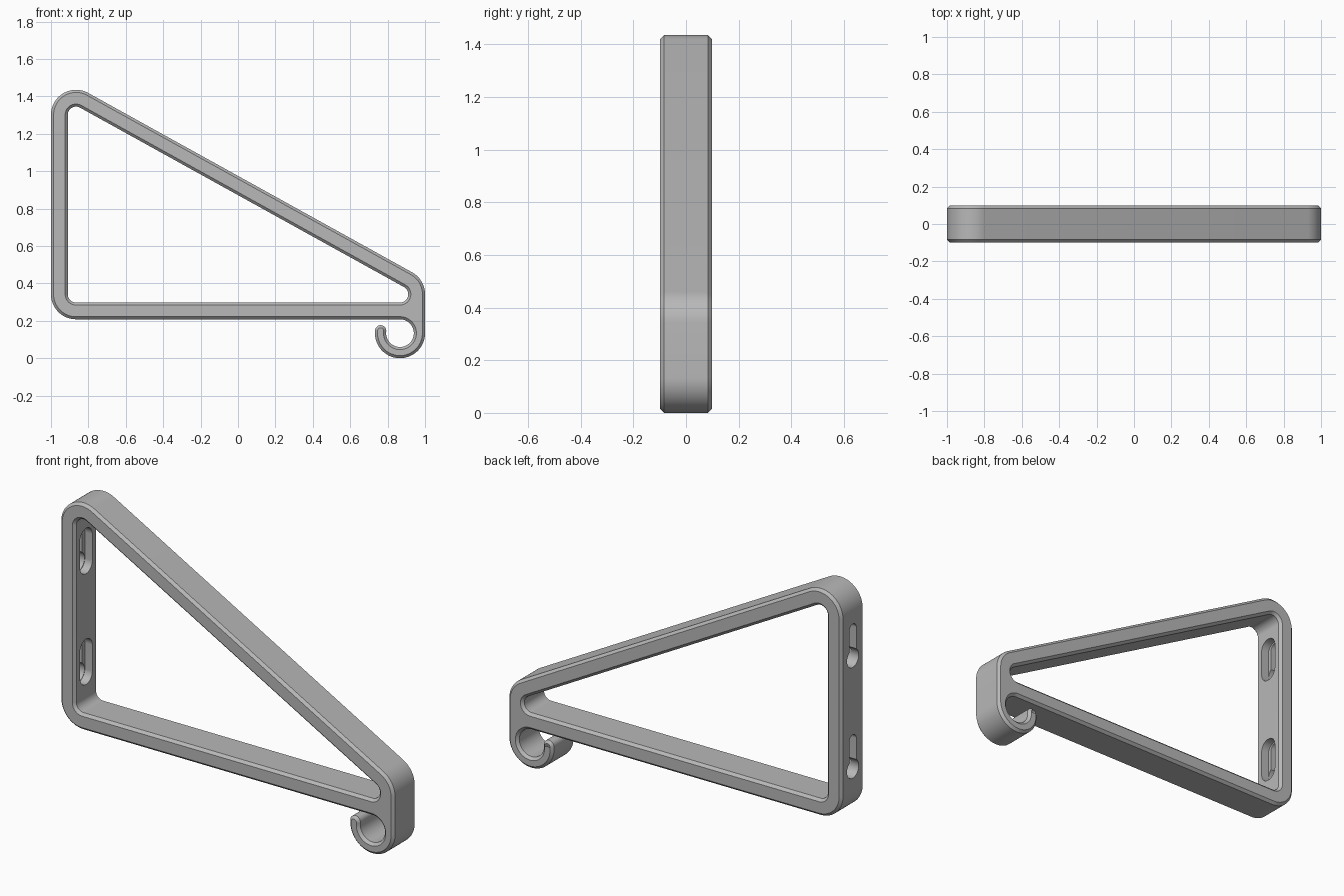
import bpy
import bmesh
from math import radians, degrees, atan2, cos, sin

if "Cube" in bpy.data.objects:
    bpy.data.objects.remove(bpy.data.objects["Cube"])

HALF, CHAMFER = 0.098, 0.014      # half thickness and edge chamfer
R, WALL = 0.134, 0.09             # outer corner radius and bar width
TOP, LOW, TIP = (-0.866, 1.301), (-0.866, 0.342), (0.866, 0.342)
HOOK, HOOK_IN, END = (0.866, 0.134), 0.074, 173

grey = bpy.data.materials.new("grey plastic")
grey.use_nodes = True
colour = (0.48, 0.48, 0.48, 1)
grey.diffuse_color = colour
grey.node_tree.nodes["Principled BSDF"].inputs["Base Color"].default_value = colour


def contour(arcs, inset):
    """Points along joined arcs; side +1 is convex, -1 concave."""
    points = []
    for (cx, cz), radius, start, stop, side in arcs:
        steps = max(8, int(abs(stop - start) / 5))
        r = radius - side * inset
        for i in range(steps + 1):
            a = radians(start + (stop - start) * i / steps)
            points.append((cx + r * cos(a), cz + r * sin(a)))
    return points


def mesh_object(name, bm):
    bmesh.ops.recalc_face_normals(bm, faces=bm.faces)
    mesh = bpy.data.meshes.new(name)
    bm.to_mesh(mesh)
    bm.free()
    mesh.materials.append(grey)
    obj = bpy.data.objects.new(name, mesh)
    bpy.context.collection.objects.link(obj)
    return obj


# Outline of the triangular frame with the hook, and its inner opening
slope = degrees(atan2(TIP[0] - TOP[0], TOP[1] - TIP[1]))
mid = (R + HOOK_IN) / 2
hook_end = (HOOK[0] + mid * cos(radians(END)), HOOK[1] + mid * sin(radians(END)))
outer = [
    (TOP, R, slope, 180, 1),
    (LOW, R, 180, 270, 1),
    (HOOK, HOOK_IN, 90, END - 360, -1),
    (hook_end, (R - HOOK_IN) / 2, END - 180, END, 1),
    (HOOK, R, END, 360, 1),
    (TIP, R, 0, slope, 1),
]
opening = [
    (TOP, R - WALL, slope, 180, -1),
    (LOW, R - WALL, 180, 270, -1),
    (TIP, R - WALL, 270, 360 + slope, -1),
]

# Chamfered walls, then flat front and back faces
bm = bmesh.new()
rims = {-HALF: [], HALF: []}
layers = [(-HALF, CHAMFER), (CHAMFER - HALF, 0), (HALF - CHAMFER, 0), (HALF, CHAMFER)]
for arcs in (outer, opening):
    rings = [[bm.verts.new((x, y, z)) for x, z in contour(arcs, inset)]
             for y, inset in layers]
    for a, b in zip(rings, rings[1:]):
        for i in range(len(a)):
            bm.faces.new((a[i - 1], a[i], b[i], b[i - 1]))
    for y, ring in ((-HALF, rings[0]), (HALF, rings[-1])):
        rims[y] += [bm.edges.get((ring[i - 1], ring[i])) for i in range(len(ring))]
for edges in rims.values():
    bmesh.ops.triangle_fill(bm, edges=edges, use_beauty=True)
bracket = mesh_object("bracket", bm)


def cut_slot(x0, x1, z0, z1, r):
    """Cut a round-ended slot through the upright along x."""
    bm = bmesh.new()
    ends = [((0, z1), r, 0, 180, 1), ((0, z0), r, 180, 360, 1)]
    profile = contour(ends, 0)
    if z0 == z1:
        profile = contour([((0, z0), r, 0, 352, 1)], 0)
    a, b = [[bm.verts.new((x, y, z)) for y, z in profile] for x in (x0, x1)]
    for i in range(len(a)):
        bm.faces.new((a[i - 1], a[i], b[i], b[i - 1]))
    bm.faces.new(a)
    bm.faces.new(b)
    cutter = mesh_object("slot_cutter", bm)
    cutter.hide_render = True
    mod = bracket.modifiers.new("slot", 'BOOLEAN')
    mod.operation, mod.solver, mod.object = 'DIFFERENCE', 'EXACT', cutter
    bpy.ops.object.modifier_apply(modifier=mod.name)
    bpy.data.objects.remove(cutter)


# Keyhole mounts: round entry, screw head pocket inside, narrow slot outside
bpy.context.view_layer.objects.active = bracket
bracket.select_set(True)
for c in (0.53, 1.13):
    cut_slot(-1.1, -0.8, c - 0.07, c - 0.07, 0.05)
    cut_slot(-0.955, -0.8, c - 0.07, c + 0.07, 0.053)
    cut_slot(-1.1, -0.9, c - 0.07, c + 0.085, 0.03)

bpy.ops.object.shade_smooth_by_angle(angle=radians(30))
